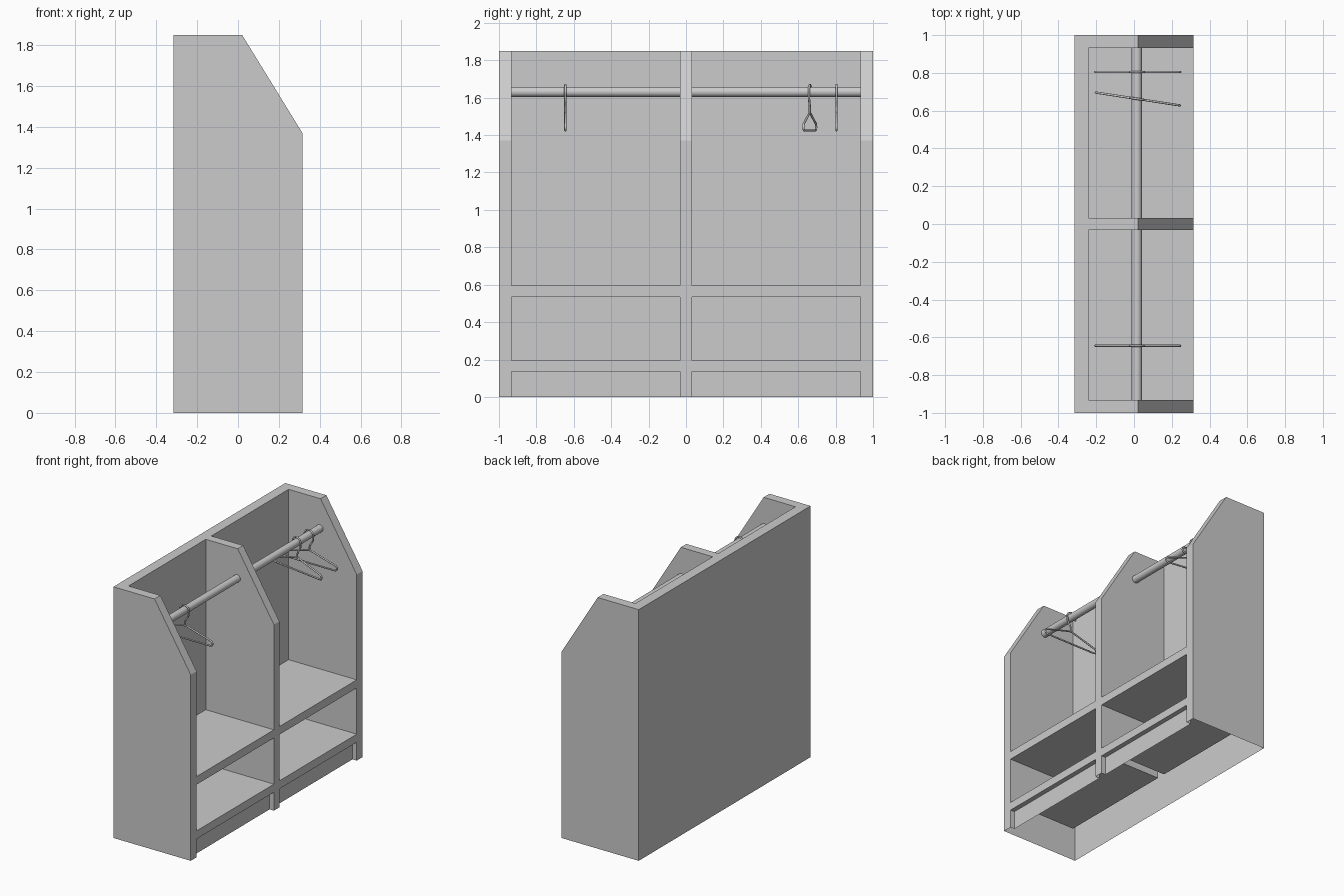
import bpy, bmesh, math
from mathutils import Matrix, Vector

if "Cube" in bpy.data.objects:
    bpy.data.objects.remove(bpy.data.objects["Cube"])

W, H = 0.315, 1.85            # half depth, height
BACK = -0.24                  # inner face of the back board
BAYS = [(-0.932, -0.032), (0.032, 0.932)]
ROD_X, ROD_Z, ROD_R = 0.015, 1.631, 0.027


def new_object(name, bm):
    mesh = bpy.data.meshes.new(name)
    bm.to_mesh(mesh)
    bm.free()
    ob = bpy.data.objects.new(name, mesh)
    bpy.context.collection.objects.link(ob)
    return ob


def box(name, x0, x1, y0, y1, z0, z1):
    bm = bmesh.new()
    size = Matrix.Diagonal((x1 - x0, y1 - y0, z1 - z0, 1))
    centre = Matrix.Translation(((x0 + x1) / 2, (y0 + y1) / 2, (z0 + z1) / 2))
    bmesh.ops.create_cube(bm, size=1, matrix=centre @ size)
    return new_object(name, bm)


def evaluated_mesh(ob):
    bpy.context.view_layer.update()
    dg = bpy.context.evaluated_depsgraph_get()
    return bpy.data.meshes.new_from_object(ob.evaluated_get(dg), depsgraph=dg)


# Cabinet: side profile extruded over the full width
profile = [(-W, 0), (W, 0), (W, 1.37), (0.02, H), (-W, H)]
bm = bmesh.new()
face = bm.faces.new([bm.verts.new((x, -1, z)) for x, z in profile])
ext = bmesh.ops.extrude_face_region(bm, geom=[face])
bmesh.ops.translate(bm, vec=(0, 2, 0),
                    verts=[v for v in ext["geom"] if isinstance(v, bmesh.types.BMVert)])
bmesh.ops.recalc_face_normals(bm, faces=bm.faces)
cabinet = new_object("cabinet", bm)

# Hanging bays, cubbies and toe-kick recesses cut out of the body
cutters = []
for y0, y1 in BAYS:
    for x0, z0, z1 in [(BACK, 0.595, 2.2), (BACK, 0.195, 0.535), (0.28, -0.2, 0.135)]:
        cutter = box("opening_cutter", x0, 0.6, y0, y1, z0, z1)
        cutter.hide_render = True
        cutters.append(cutter)
        mod = cabinet.modifiers.new("opening", 'BOOLEAN')
        mod.operation = 'DIFFERENCE'
        mod.solver = 'EXACT'
        mod.object = cutter
mesh = evaluated_mesh(cabinet)
cabinet.modifiers.clear()
cabinet.data = mesh
for cutter in cutters:
    bpy.data.objects.remove(cutter)

# The carcass is a hollow shell, open underneath
bm = bmesh.new()
bm.from_mesh(mesh)
floor = [f for f in bm.faces if f.normal.z < -0.9 and f.calc_center_median().z < 0.01]
bmesh.ops.delete(bm, geom=floor, context='FACES')
bm.to_mesh(mesh)
bm.free()

# Clothes rods, one per bay
for side, (y0, y1) in zip(("left", "right"), BAYS):
    bm = bmesh.new()
    place = Matrix.Translation((ROD_X, (y0 + y1) / 2, ROD_Z)) @ Matrix.Rotation(math.pi / 2, 4, 'X')
    bmesh.ops.create_cone(bm, cap_ends=False, segments=32, radius1=ROD_R, radius2=ROD_R,
                          depth=y1 - y0, matrix=place)
    for f in bm.faces:
        f.smooth = True
    new_object(side + "_rod", bm)


def wire(curve, points, cyclic=False):
    s = curve.splines.new('POLY')
    s.points.add(len(points) - 1)
    for p, (x, z) in zip(s.points, points):
        p.co = (x, 0, z, 1)
    s.use_cyclic_u = cyclic


# Wire hanger: rounded triangle plus a hook over the rod
curve = bpy.data.curves.new("hanger_wire", 'CURVE')
curve.dimensions = '3D'
curve.bevel_depth = 0.006
curve.bevel_resolution = 2
curve.use_fill_caps = True
end = [(0.205, 1.425), (0.219, 1.429), (0.225, 1.44), (0.222, 1.452), (0.212, 1.461)]
right = end + [(0.012, 1.518)]
wire(curve, right + [(-x, z) for x, z in reversed(right)], cyclic=True)
hook = [(0, 1.515), (0, 1.545), (0.006, 1.563), (0.02, 1.582), (0.029, 1.602)]
for i in range(11):
    a = math.radians(-20 + 22 * i)
    hook.append((-0.005 + 0.037 * math.cos(a), ROD_Z + 0.037 * math.sin(a)))
wire(curve, hook)
source = bpy.data.objects.new("hanger_source", curve)
bpy.context.collection.objects.link(source)
hanger_mesh = evaluated_mesh(source)
bpy.data.objects.remove(source)

for i, (y, turn) in enumerate([(-0.645, 0), (0.662, -8.7), (0.805, 0)], 1):
    ob = bpy.data.objects.new(f"hanger_{i}", hanger_mesh)
    ob.location = (0.02, y, 0)
    ob.rotation_euler.z = math.radians(turn)
    bpy.context.collection.objects.link(ob)
